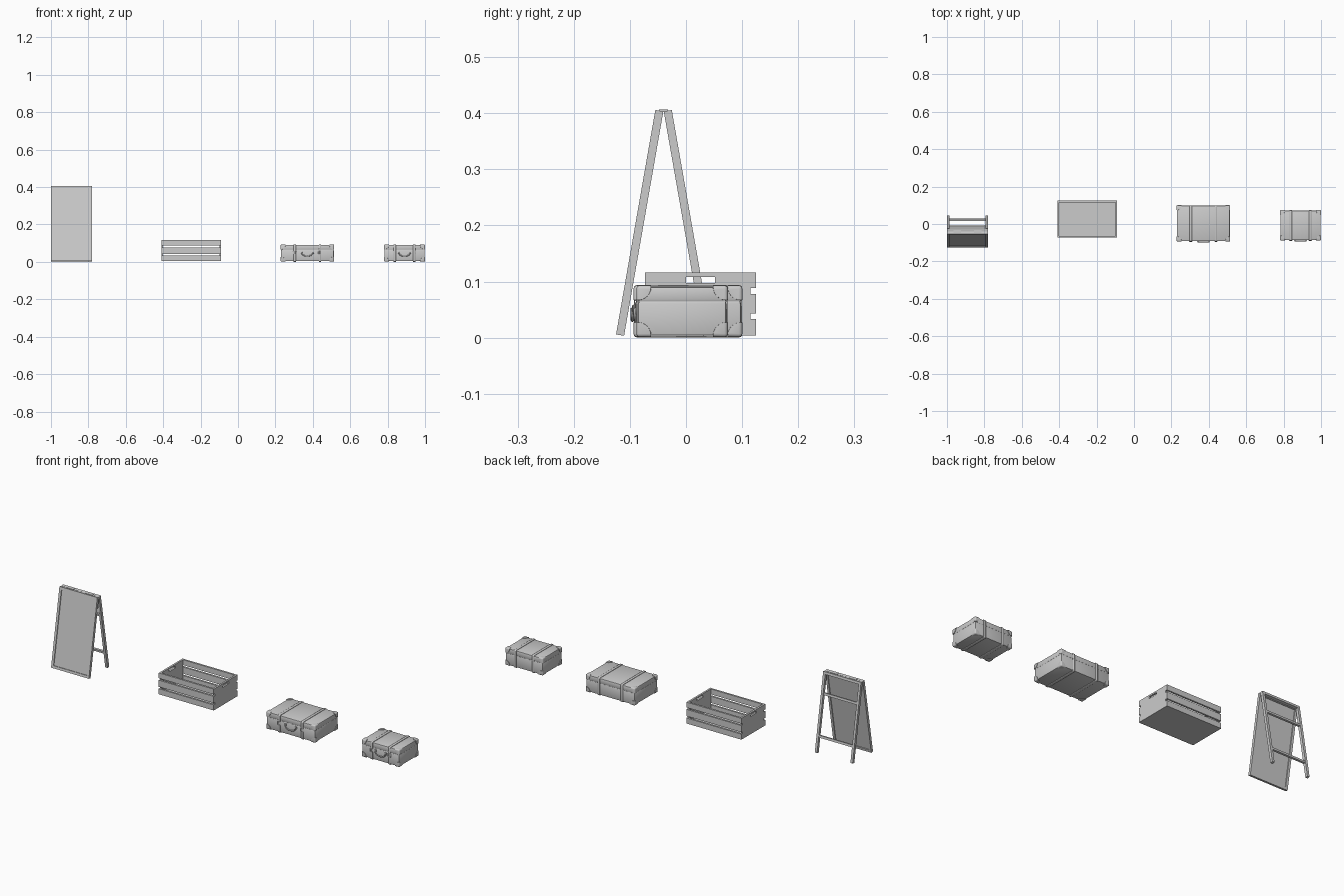
import bpy, bmesh, math
from mathutils import Matrix, Vector

if "Cube" in bpy.data.objects:
    bpy.data.objects.remove(bpy.data.objects["Cube"])


def box(name, x, y, z, bevel=0.0, seg=2, mat=None):
    """Box from (min, max) ranges, optionally bevelled and transformed."""
    bm = bmesh.new()
    c = [(a[0] + a[1]) / 2 for a in (x, y, z)]
    s = [a[1] - a[0] for a in (x, y, z)]
    bmesh.ops.create_cube(bm, size=1, matrix=Matrix.Translation(c) @ Matrix.Diagonal((*s, 1)))
    if bevel:
        bmesh.ops.bevel(bm, geom=bm.edges[:], offset=bevel, segments=seg, profile=0.5, affect='EDGES')
    if mat:
        bm.transform(mat)
    return finish(name, bm, bevel > 0)


def finish(name, bm, smooth=False):
    me = bpy.data.meshes.new(name)
    bm.to_mesh(me)
    bm.free()
    ob = bpy.data.objects.new(name, me)
    bpy.context.collection.objects.link(ob)
    if smooth:
        bpy.ops.object.select_all(action='DESELECT')
        ob.select_set(True)
        bpy.context.view_layer.objects.active = ob
        bpy.ops.object.shade_smooth_by_angle(angle=math.radians(40))
    return ob


def cut(ob, cutter, op):
    m = ob.modifiers.new("cut", 'BOOLEAN')
    m.operation, m.object, m.solver = op, cutter, 'EXACT'
    cutter.hide_render = True
    cutter.hide_set(True)


# Folding sign: two leaning frames meeting at the top
L, T, W = 0.406, 0.0145, 0.013
X0, X1 = -1.0, -0.78


def lean(y, sign):
    return Matrix.Translation((0, y, 0.0045)) @ Matrix.Rotation(sign * math.atan(0.07 / 0.4), 4, 'X')


front, back = lean(-0.1175, -1), lean(0.0375, 1)
t = (-T / 2, T / 2)
for side, m in (("front", front), ("back", back)):
    for k, xs in enumerate(((X0, X0 + W), (X1 - W, X1))):
        box(f"sign_{side}_post_{k}", xs, t, (0, L), mat=m)
    box(f"sign_{side}_top_rail", (X0 + W, X1 - W), t, (L - W, L), mat=m)
box("sign_front_bottom_rail", (X0 + W, X1 - W), t, (0, W), mat=front)
box("sign_board", (X0 + W, X1 - W), (-0.003, 0.003), (W, L - W), mat=front)
for k, z in enumerate((0.083, 0.296)):
    box(f"sign_back_crossbar_{k}", (X0 + W, X1 - W), (-0.005, 0.005), (z - 0.006, z + 0.006), mat=back)
for k, x in enumerate((-0.945, -0.835)):
    box(f"sign_hinge_{k}", (x - 0.02, x + 0.02), (-0.048, -0.032), (0.402, 0.4065))

# Slatted crate
cx, cy = (-0.41, -0.09), (-0.073, 0.125)
th = 0.01
for k, z in enumerate(((0.004, 0.033), (0.043, 0.078), (0.088, 0.116))):
    box(f"crate_front_slat_{k}", cx, (cy[0], cy[0] + th), z)
    box(f"crate_back_slat_{k}", cx, (cy[1] - th, cy[1]), z)
grip = box("crate_grip_cutter", (-0.5, 0.0), (0.0, 0.052), (0.097, 0.108))
for k, xs in enumerate(((cx[0], cx[0] + th), (cx[1] - th, cx[1]))):
    end = box(f"crate_end_{k}", xs, (cy[0] + th, cy[1] - th), (0.004, 0.116))
    cut(end, grip, 'DIFFERENCE')
box("crate_bottom", (cx[0] + th, cx[1] - th), (cy[0] + th, cy[1] - th), (0.004, 0.014))


def tube(name, pts, r):
    cu = bpy.data.curves.new(name, 'CURVE')
    cu.dimensions, cu.bevel_depth, cu.bevel_resolution = '3D', r, 2
    cu.use_fill_caps = True
    sp = cu.splines.new('POLY')
    sp.points.add(len(pts) - 1)
    for p, co in zip(sp.points, pts):
        p.co = (*co, 1)
    bpy.context.collection.objects.link(bpy.data.objects.new(name, cu))


def grow(r, d):
    return (r[0] - d, r[1] + d)


def suitcase(name, x, y, strap):
    z, e = (0.0035, 0.0905), 0.0025
    mid = (x[0] + x[1]) / 2
    # Body with a lid seam
    box(name + "_base", x, y, (z[0], 0.0645), 0.004)
    box(name + "_lid", x, y, (0.0645, z[1]), 0.004)
    box(name + "_seam", grow(x, -0.0015), grow(y, -0.0015), (0.055, 0.075))
    # Rounded corner caps: a slightly larger body kept only near its corners
    bm = bmesh.new()
    for a in x:
        for b in y:
            for c in z:
                bmesh.ops.create_uvsphere(bm, u_segments=20, v_segments=12, radius=0.024,
                                          matrix=Matrix.Translation((a, b, c)))
    balls = finish(name + "_corner_cutter", bm)
    caps = box(name + "_corner_caps", grow(x, e), grow(y, e), grow(z, e), 0.006, 3)
    cut(caps, balls, 'INTERSECT')
    # Straps wrapping the body, with buckles on the front
    for k, s in enumerate((-1, 1)):
        sx = mid + s * strap
        xs = (sx - 0.006, sx + 0.006)
        bm = bmesh.new()
        oy, oz = grow(y, 0.002), grow(z, 0.003)
        bmesh.ops.create_cube(bm, size=1, matrix=Matrix.Translation((sx, sum(oy) / 2, sum(oz) / 2))
                              @ Matrix.Diagonal((0.012, oy[1] - oy[0], oz[1] - oz[0], 1)))
        ends = [f for f in bm.faces if abs(f.normal.x) > 0.5]
        bmesh.ops.delete(bm, geom=ends, context='FACES_ONLY')
        run = [g for g in bm.edges if abs(g.verts[0].co.x - g.verts[1].co.x) > 0.005]
        bmesh.ops.bevel(bm, geom=run, offset=0.005, segments=3, profile=0.5, affect='EDGES')
        band = finish(f"{name}_strap_{k}", bm, True)
        sol = band.modifiers.new("thickness", 'SOLIDIFY')
        sol.thickness, sol.offset = 0.0025, -1
        # Buckle frame and pin
        f = y[0] - 0.003
        w, za, zb = 0.008, 0.042, 0.058
        tube(f"{name}_buckle_{k}", [(sx - w, f, za), (sx + w, f, za), (sx + w, f, zb),
                                    (sx - w, f, zb), (sx - w, f, za)], 0.0012)
        tube(f"{name}_buckle_pin_{k}", [(sx, f, za), (sx, f, zb)], 0.001)
        # Handle mount
        hx = mid + s * 0.03
        box(f"{name}_handle_mount_{k}", (hx - 0.005, hx + 0.005), (y[0] - 0.005, y[0] + 0.001),
            (0.046, 0.058), 0.001)
    # Drooping handle
    tube(name + "_handle", [(mid - 0.03 * math.cos(a), y[0] - 0.0045, 0.053 - 0.022 * math.sin(a) ** 0.7)
                            for a in [math.pi * i / 14 * 0.9999 for i in range(15)]], 0.003)


suitcase("large_suitcase", (0.23, 0.512), (-0.091, 0.098), 0.067)
suitcase("small_suitcase", (0.783, 0.9975), (-0.086, 0.072), 0.052)
